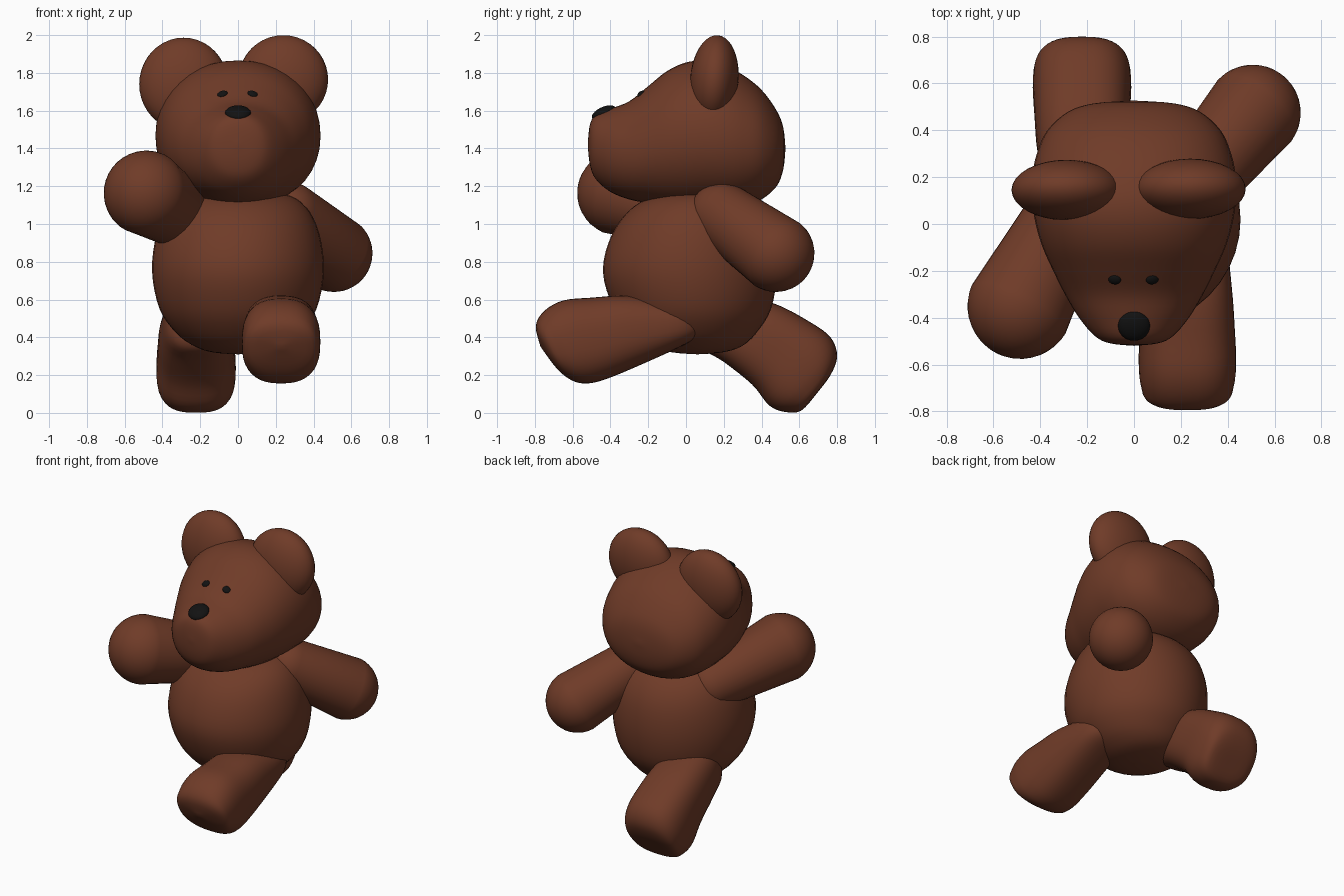
import bpy, bmesh, math
from mathutils import Vector, Matrix

if "Cube" in bpy.data.objects:
    bpy.data.objects.remove(bpy.data.objects["Cube"])


def material(name, rgb):
    m = bpy.data.materials.new(name)
    m.diffuse_color = (*rgb, 1)
    m.use_nodes = True
    m.node_tree.nodes["Principled BSDF"].inputs["Base Color"].default_value = m.diffuse_color
    return m


BROWN = material("brown fur", (0.16, 0.044, 0.021))
BLACK = material("black", (0.006, 0.006, 0.006))


def finish(bm, name, mat):
    bmesh.ops.recalc_face_normals(bm, faces=bm.faces)
    mesh = bpy.data.meshes.new(name)
    bm.to_mesh(mesh)
    bm.free()
    mesh.materials.append(mat)
    for p in mesh.polygons:
        p.use_smooth = True
    obj = bpy.data.objects.new(name, mesh)
    bpy.context.collection.objects.link(obj)
    return obj


def spline(a, b, c, d, t):
    return 0.5 * (2 * b + (c - a) * t + (2 * a - 5 * b + 4 * c - d) * t * t
                  + (3 * b - a - 3 * c + d) * t ** 3)


def loft(name, sections, cx=0.0, power=2.0, steps=4, sides=40):
    """Sections are (y1, z1, y2, z2, half width in x); first and last are points."""
    n = len(sections)
    rows = []
    for i in range(n - 1):
        a, b, c, d = (sections[max(0, min(n - 1, k))] for k in range(i - 1, i + 3))
        for s in range(steps):
            rows.append([spline(*q, s / steps) for q in zip(a, b, c, d)])
    bm = bmesh.new()
    rings = []
    for y1, z1, y2, z2, w in rows[1:]:
        ring = []
        for k in range(sides):
            t = 2 * math.pi * k / sides
            c, s = math.cos(t), math.sin(t)
            u = math.copysign(abs(c) ** (2 / power), c)
            v = math.copysign(abs(s) ** (2 / power), s)
            ring.append(bm.verts.new((cx + w * u,
                                      (y1 + y2) / 2 + v * (y1 - y2) / 2,
                                      (z1 + z2) / 2 + v * (z1 - z2) / 2)))
        rings.append(ring)
    for r, q in zip(rings, rings[1:]):
        for k in range(sides):
            m = (k + 1) % sides
            bm.faces.new((r[k], r[m], q[m], q[k]))
    for ring, sec in ((rings[0], sections[0]), (rings[-1], sections[-1])):
        tip = bm.verts.new((cx, sec[0], sec[1]))
        for k in range(sides):
            bm.faces.new((ring[k], ring[(k + 1) % sides], tip))
    return finish(bm, name, BROWN)


def ellipsoid(name, loc, radii, mat, tilt_x=0.0, tilt_y=0.0):
    bm = bmesh.new()
    bmesh.ops.create_uvsphere(bm, u_segments=32, v_segments=20, radius=1)
    bm.transform(Matrix.Translation(loc) @ Matrix.Rotation(tilt_y, 4, 'Y')
                 @ Matrix.Rotation(tilt_x, 4, 'X') @ Matrix.Diagonal((*radii, 1)))
    return finish(bm, name, mat)


def limb(name, start, r0, end, r1):
    """Tapered capsule with rounded ends."""
    start, end = Vector(start), Vector(end)
    rot = (end - start).to_track_quat('Z', 'Y')
    bm = bmesh.new()
    bmesh.ops.create_uvsphere(bm, u_segments=32, v_segments=21, radius=1)
    for v in bm.verts:
        v.co = end + rot @ (v.co * r1) if v.co.z > 0 else start + rot @ (v.co * r0)
    return finish(bm, name, BROWN)


# Torso, from the bottom up
loft("body", [
    (.06, .31, .06, .31, 0), (.19, .32, -.07, .32, .13), (.29, .35, -.18, .35, .225),
    (.37, .42, -.28, .42, .325), (.45, .55, -.38, .55, .415), (.48, .75, -.44, .75, .455),
    (.45, .95, -.39, .95, .43), (.36, 1.09, -.28, 1.09, .36),
    (.22, 1.16, -.13, 1.16, .24), (.05, 1.19, .05, 1.19, 0)])

# Head, from the muzzle to the back
loft("head", [
    (-.52, 1.42, -.52, 1.42, 0), (-.51, 1.52, -.51, 1.32, .10), (-.48, 1.575, -.48, 1.24, .165),
    (-.40, 1.61, -.40, 1.17, .235), (-.30, 1.65, -.30, 1.13, .295), (-.20, 1.73, -.20, 1.11, .345),
    (-.10, 1.81, -.10, 1.09, .39), (0, 1.855, 0, 1.08, .42), (.10, 1.865, .10, 1.08, .435),
    (.20, 1.84, .20, 1.08, .435), (.30, 1.79, .30, 1.09, .415), (.40, 1.71, .40, 1.13, .37),
    (.48, 1.60, .48, 1.20, .28), (.515, 1.51, .515, 1.29, .17), (.527, 1.40, .527, 1.40, 0)],
    power=2.1)

# Ears
ellipsoid("left_ear", (-.288, .145, 1.74), (.235, .128, .247), BROWN, -.08)
ellipsoid("right_ear", (.24, .15, 1.765), (.237, .128, .235), BROWN, -.08)

# Eyes and nose
for name, x in (("left_eye", -.083), ("right_eye", .078)):
    ellipsoid(name, (x, -.236, 1.688), (.028, .024, .014), BLACK, .55, math.copysign(.3, x))
ellipsoid("nose", (0, -.435, 1.588), (.068, .068, .032), BLACK, .42)

# Arms: one swings forward, the other back
limb("left_arm", (-.26, .08, 1.02), .17, (-.485, -.35, 1.163), .226)
limb("right_arm", (.27, .19, 1.05), .172, (.507, .475, .845), .205)

# Legs: one strides forward, the other pushes back
loft("right_leg", [
    (.095, .47, .095, .47, 0), (.075, .535, .055, .40, .10), (-.05, .58, -.04, .345, .16),
    (-.30, .62, -.25, .25, .19), (-.50, .61, -.42, .18, .203), (-.65, .595, -.52, .156, .208),
    (-.75, .54, -.60, .17, .20), (-.795, .46, -.68, .23, .165), (-.77, .35, -.77, .35, 0)],
    cx=.228, power=2.5)
loft("left_leg", [
    (.08, .47, .08, .47, 0), (.18, .64, .08, .35, .14), (.45, .585, .20, .27, .19),
    (.65, .485, .35, .15, .205), (.765, .40, .44, .04, .21), (.80, .30, .525, .005, .195),
    (.765, .20, .61, .012, .15), (.69, .10, .69, .10, 0)],
    cx=-.222, power=2.6)
